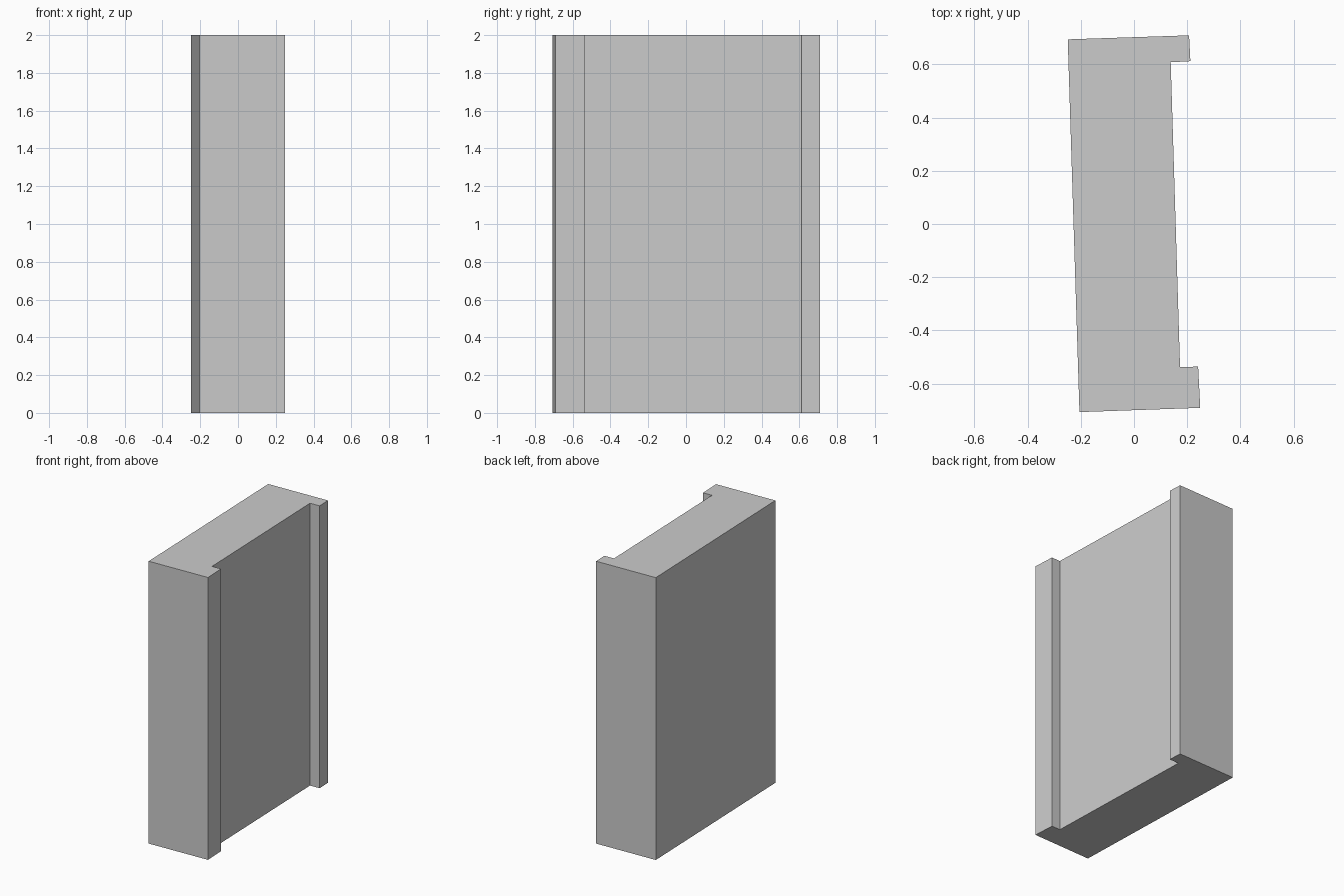
import bpy, bmesh

if "Cube" in bpy.data.objects:
    bpy.data.objects.remove(bpy.data.objects["Cube"])

HEIGHT = 2.0

# Plan outline of the slightly skewed slab with a raised lip at each end
outline = [
    (-0.249, 0.694), (-0.205, -0.707), (0.249, -0.691), (0.241, -0.536),
    (0.173, -0.538), (0.138, 0.608), (0.212, 0.612), (0.207, 0.709),
]

# Extrude the outline straight up from the ground
bm = bmesh.new()
base = bm.faces.new([bm.verts.new((x, y, 0)) for x, y in outline])
result = bmesh.ops.extrude_face_region(bm, geom=[base], use_keep_orig=True)
top = [v for v in result["geom"] if isinstance(v, bmesh.types.BMVert)]
bmesh.ops.translate(bm, verts=top, vec=(0, 0, HEIGHT))
bmesh.ops.recalc_face_normals(bm, faces=bm.faces)

mesh = bpy.data.meshes.new("lipped_wall_slab")
bm.to_mesh(mesh)
bm.free()
slab = bpy.data.objects.new("lipped_wall_slab", mesh)
bpy.context.collection.objects.link(slab)
